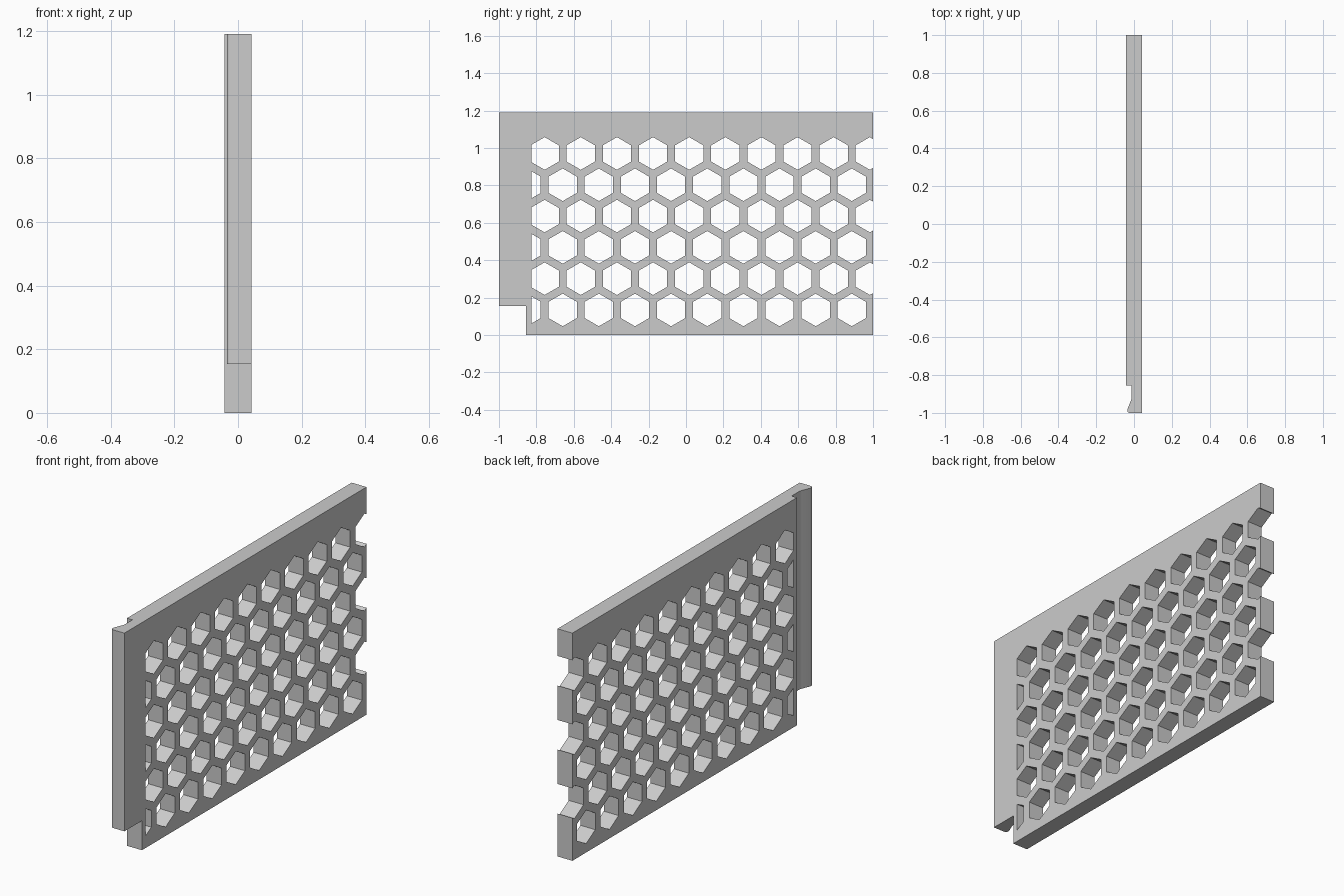
import bpy
import bmesh
from math import sin, cos, pi, radians
from mathutils import Vector

cube = bpy.data.objects.get("Cube")
if cube:
    bpy.data.objects.remove(cube, do_unlink=True)

HEIGHT = 1.19
HALF = 0.043          # half thickness
STEP_Y = -0.855       # where the lip meets the panel
LIP_Z = 0.154         # underside of the lip
PITCH = 0.1932        # hexagon spacing
HEX_R = 0.0872
HOLE_MIN_Y = -0.827   # holes stop here

grey = bpy.data.materials.new("light grey")
grey.use_nodes = True
colour = (0.6, 0.6, 0.6, 1)
grey.diffuse_color = colour
grey.node_tree.nodes["Principled BSDF"].inputs["Base Color"].default_value = colour


def prism(bm, points, depth):
    """Extrude a closed outline along a vector."""
    face = bm.faces.new([bm.verts.new(p) for p in points])
    ext = bmesh.ops.extrude_face_region(bm, geom=[face])
    moved = [g for g in ext["geom"] if isinstance(g, bmesh.types.BMVert)]
    bmesh.ops.translate(bm, verts=moved, vec=depth)


def make_object(name, bm):
    bmesh.ops.recalc_face_normals(bm, faces=bm.faces[:])
    mesh = bpy.data.meshes.new(name)
    bm.to_mesh(mesh)
    bm.free()
    mesh.materials.append(grey)
    obj = bpy.data.objects.new(name, mesh)
    bpy.context.collection.objects.link(obj)
    return obj


# Panel with hooked lip, drawn as a plan outline and raised
fillet = 0.012
nose = [(-0.035 + fillet * (1 - cos(a)), -1 + fillet * (1 - sin(a)))
        for a in [i * pi / 8 for i in range(5)]]
outline = [(HALF, 1), (-HALF, 1), (-HALF, STEP_Y), (-0.012, STEP_Y),
           (-0.012, -0.92), (-0.015, -0.932), (-0.033, -0.975)] + nose + [(HALF, -1)]
bm = bmesh.new()
prism(bm, [(x, y, 0) for x, y in outline], Vector((0, 0, HEIGHT)))
panel = make_object("honeycomb_panel", bm)

# Hexagon cutters in staggered rows, trimmed at the solid border
bm = bmesh.new()
for row in range(6):
    z = 0.134 + row * PITCH * sin(pi / 3)
    last_y = 0.983 if row % 2 else 0.983 - PITCH / 2
    for col in range(10):
        y = last_y - col * PITCH
        ring = [(-0.2, y + HEX_R * sin(k * pi / 3), z + HEX_R * cos(k * pi / 3))
                for k in range(6)]
        prism(bm, ring, Vector((0.4, 0, 0)))
bmesh.ops.bisect_plane(bm, geom=bm.verts[:] + bm.edges[:] + bm.faces[:],
                       plane_co=(0, HOLE_MIN_Y, 0), plane_no=(0, -1, 0),
                       clear_outer=True)
bmesh.ops.holes_fill(bm, edges=[e for e in bm.edges if e.is_boundary], sides=0)

# Notch under the lip
notch = [(-0.2, -1.2, -0.2), (-0.2, STEP_Y, -0.2), (-0.2, STEP_Y, LIP_Z), (-0.2, -1.2, LIP_Z)]
prism(bm, notch, Vector((0.4, 0, 0)))
cutter = make_object("hole_cutter", bm)
cutter.hide_render = True

# Cut the holes and drop the cutter
cut = panel.modifiers.new("holes", "BOOLEAN")
cut.operation = "DIFFERENCE"
cut.solver = "EXACT"
cut.object = cutter
bpy.ops.object.select_all(action="DESELECT")
panel.select_set(True)
bpy.context.view_layer.objects.active = panel
bpy.ops.object.modifier_apply(modifier=cut.name)
bpy.data.objects.remove(cutter, do_unlink=True)
bpy.ops.object.shade_smooth_by_angle(angle=radians(35))
